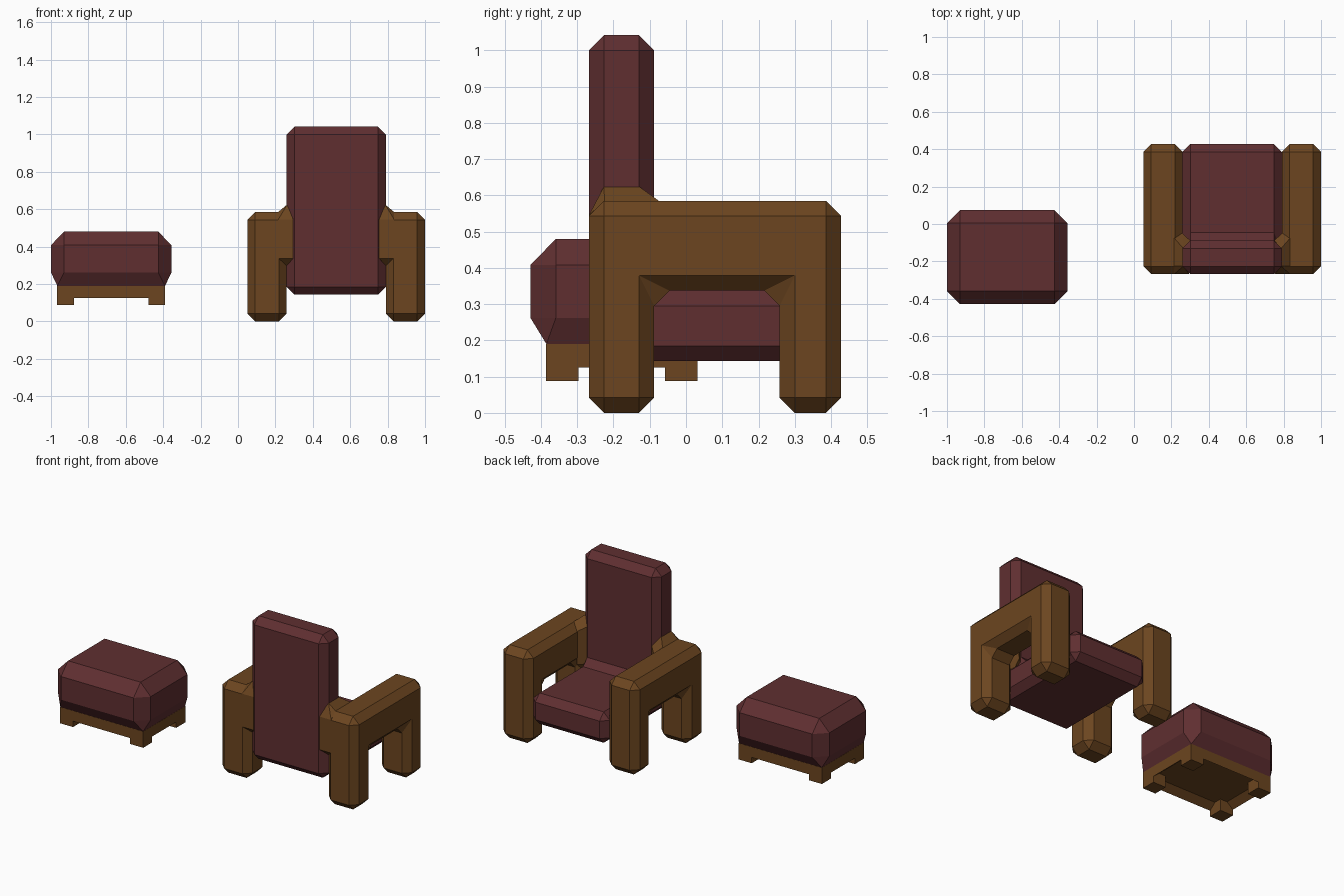
import bpy, bmesh
from mathutils import Vector

if "Cube" in bpy.data.objects:
    bpy.data.objects.remove(bpy.data.objects["Cube"])

CX = 0.525          # chair centre in x
BEV = 0.042         # chamfer used on the whole chair


def material(name, rgb):
    m = bpy.data.materials.new(name)
    m.diffuse_color = (*rgb, 1)
    m.use_nodes = True
    m.node_tree.nodes["Principled BSDF"].inputs["Base Color"].default_value = m.diffuse_color
    return m


WOOD = material("wood", (0.15, 0.06, 0.014))
CLOTH = material("red_cloth", (0.115, 0.028, 0.03))


def finish(name, bm, mat):
    bmesh.ops.recalc_face_normals(bm, faces=bm.faces[:])
    me = bpy.data.meshes.new(name)
    bm.to_mesh(me)
    bm.free()
    me.materials.append(mat)
    ob = bpy.data.objects.new(name, me)
    bpy.context.collection.objects.link(ob)
    return ob


def prism(name, profile, x0, x1, mat, bevel=0):
    """Extrude a (y, z) profile along x and chamfer every edge."""
    bm = bmesh.new()
    f = bm.faces.new([bm.verts.new((x0, y, z)) for y, z in profile])
    r = bmesh.ops.extrude_face_region(bm, geom=[f])
    moved = [v for v in r["geom"] if isinstance(v, bmesh.types.BMVert)]
    bmesh.ops.translate(bm, verts=moved, vec=(x1 - x0, 0, 0))
    ob = finish(name, bm, mat)
    if bevel:
        b = ob.modifiers.new("chamfer", "BEVEL")
        b.width = bevel
        b.segments = 1
        b.limit_method = "ANGLE"
    return ob


def hull(name, points, mat):
    bm = bmesh.new()
    for p in points:
        bm.verts.new(p)
    r = bmesh.ops.convex_hull(bm, input=bm.verts[:])
    junk = {g for g in r["geom_interior"] + r["geom_unused"]
            if isinstance(g, bmesh.types.BMVert)}
    bmesh.ops.delete(bm, geom=list(junk), context="VERTS")
    bmesh.ops.dissolve_limit(bm, angle_limit=0.02, verts=bm.verts[:], edges=bm.edges[:])
    return finish(name, bm, mat)


# Chair seat and backrest: one L-shaped cushion
prism("seat_and_back",
      [(-0.268, 0.143), (0.428, 0.143), (0.428, 0.337), (-0.088, 0.337),
       (-0.088, 1.042), (-0.268, 1.042)],
      CX - 0.265, CX + 0.265, CLOTH, BEV)

# Arm frames (two legs and an arm rest) with corner blocks to the backrest
arch = [(-0.268, 0), (-0.088, 0), (-0.088, 0.337), (0.258, 0.337),
        (0.258, 0), (0.428, 0), (0.428, 0.585), (-0.268, 0.585)]
joint = [(-0.31, -0.225, 0.585), (-0.31, -0.075, 0.585),
         (-0.262, -0.226, 0.625), (-0.262, -0.130, 0.625),
         (-0.31, -0.268, 0.545), (-0.23, -0.268, 0.545),
         (-0.268, -0.048, 0.545), (-0.225, -0.088, 0.57),
         (-0.31, -0.268, 0.337), (-0.23, -0.268, 0.337),
         (-0.268, -0.048, 0.337), (-0.225, -0.088, 0.337),
         (-0.265, -0.225, 0.297), (-0.265, -0.09, 0.297)]
for side, s in (("left", 1), ("right", -1)):
    prism(side + "_arm", arch, CX - s * 0.475, CX - s * 0.265, WOOD, BEV)
    hull(side + "_corner_block", [(CX + s * x, y, z) for x, y, z in joint], WOOD)

# Footstool cushion: rectangle top and bottom, cut-corner octagons between
FX, FY = -0.678, -0.177
HX, HY, C = 0.322, 0.252, 0.07
pts = []
for sx in (-1, 1):
    for sy in (-1, 1):
        pts.append((FX + sx * (HX - C), FY + sy * (HY - C), 0.48))
        for z in (0.408, 0.262):
            pts.append((FX + sx * HX, FY + sy * (HY - C), z))
            pts.append((FX + sx * (HX - C), FY + sy * HY, z))
        pts.append((FX + sx * 0.288, FY + sy * 0.208, 0.19))
hull("footstool_cushion", pts, CLOTH)

# Footstool base: slab with a recessed underside and four corner feet
BX, BY, W = 0.289, 0.209, 0.06
bm = bmesh.new()
bmesh.ops.create_cube(bm, size=1)
for v in bm.verts:
    v.co = Vector((FX + v.co.x * 2 * BX, FY + v.co.y * 2 * BY, 0.1575 + v.co.z * 0.065))
bottom = min(bm.faces, key=lambda f: f.calc_center_median().z)
bmesh.ops.inset_region(bm, faces=[bottom], thickness=W)
bmesh.ops.translate(bm, verts=bottom.verts[:], vec=(0, 0, 0.035))
finish("footstool_base", bm, WOOD)

F = 0.09
for i, (sx, sy) in enumerate([(-1, -1), (1, -1), (-1, 1), (1, 1)]):
    x0, x1 = sorted((FX + sx * BX, FX + sx * (BX - F)))
    y0, y1 = sorted((FY + sy * BY, FY + sy * (BY - F)))
    prism(f"footstool_foot_{i + 1}",
          [(y0, 0.088), (y1, 0.088), (y1, 0.16), (y0, 0.16)], x0, x1, WOOD)
